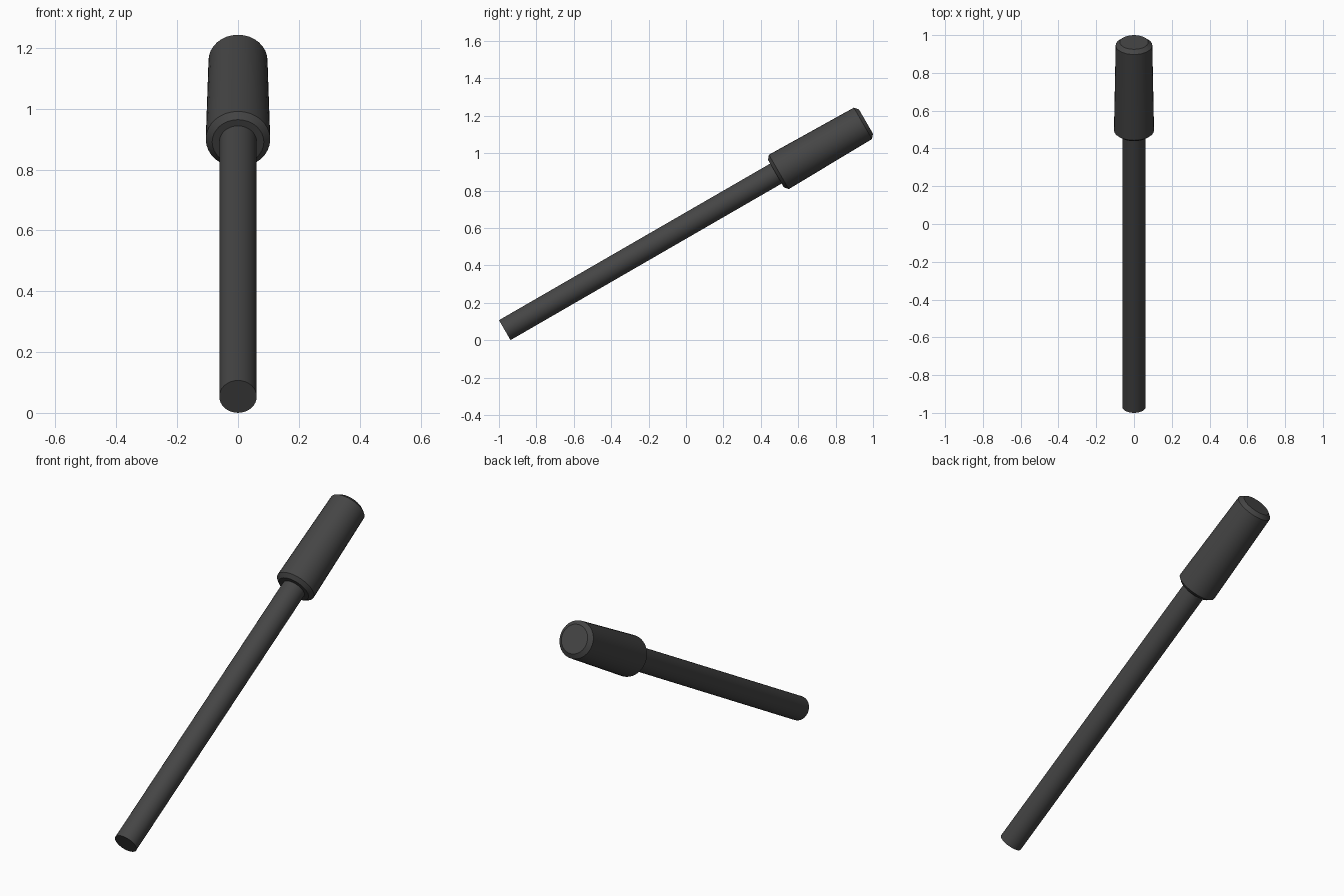
import bpy, bmesh, math
from mathutils import Matrix

if "Cube" in bpy.data.objects:
    bpy.data.objects.remove(bpy.data.objects["Cube"])

SIDES = 32
# Local z runs along the tool; tilt it 30 degrees above the +y direction
PLACE = Matrix.Translation((0, -0.969, 0.0535)) @ Matrix.Rotation(math.radians(-60), 4, 'X')

dark = bpy.data.materials.new("dark_grey")
dark.diffuse_color = (0.06, 0.06, 0.06, 1)
dark.use_nodes = True
dark.node_tree.nodes["Principled BSDF"].inputs["Base Color"].default_value = dark.diffuse_color


def lathe(name, profile):
    """Closed solid of revolution from (radius, distance along axis) pairs."""
    bm = bmesh.new()
    rings = []
    for r, s in profile:
        rings.append([bm.verts.new((r * math.cos(a), r * math.sin(a), s))
                      for a in (2 * math.pi * i / SIDES for i in range(SIDES))])
    for low, high in zip(rings, rings[1:]):
        for i in range(SIDES):
            j = (i + 1) % SIDES
            bm.faces.new((low[i], low[j], high[j], high[i]))
    bm.faces.new(rings[0][::-1])
    bm.faces.new(rings[-1])
    mesh = bpy.data.meshes.new(name)
    bm.to_mesh(mesh)
    bm.free()
    mesh.materials.append(dark)
    ob = bpy.data.objects.new(name, mesh)
    bpy.context.collection.objects.link(ob)
    ob.matrix_world = PLACE
    bpy.ops.object.select_all(action='DESELECT')
    ob.select_set(True)
    bpy.context.view_layer.objects.active = ob
    bpy.ops.object.shade_smooth_by_angle(angle=math.radians(30))
    return ob


# Long straight rod, seated a little way into the grip
lathe("rod", [(0.0615, 0), (0.0615, 1.72)])

# Slightly tapered grip with chamfered ends
lathe("grip", [(0.085, 1.674), (0.106, 1.692), (0.097, 2.211), (0.075, 2.23)])
